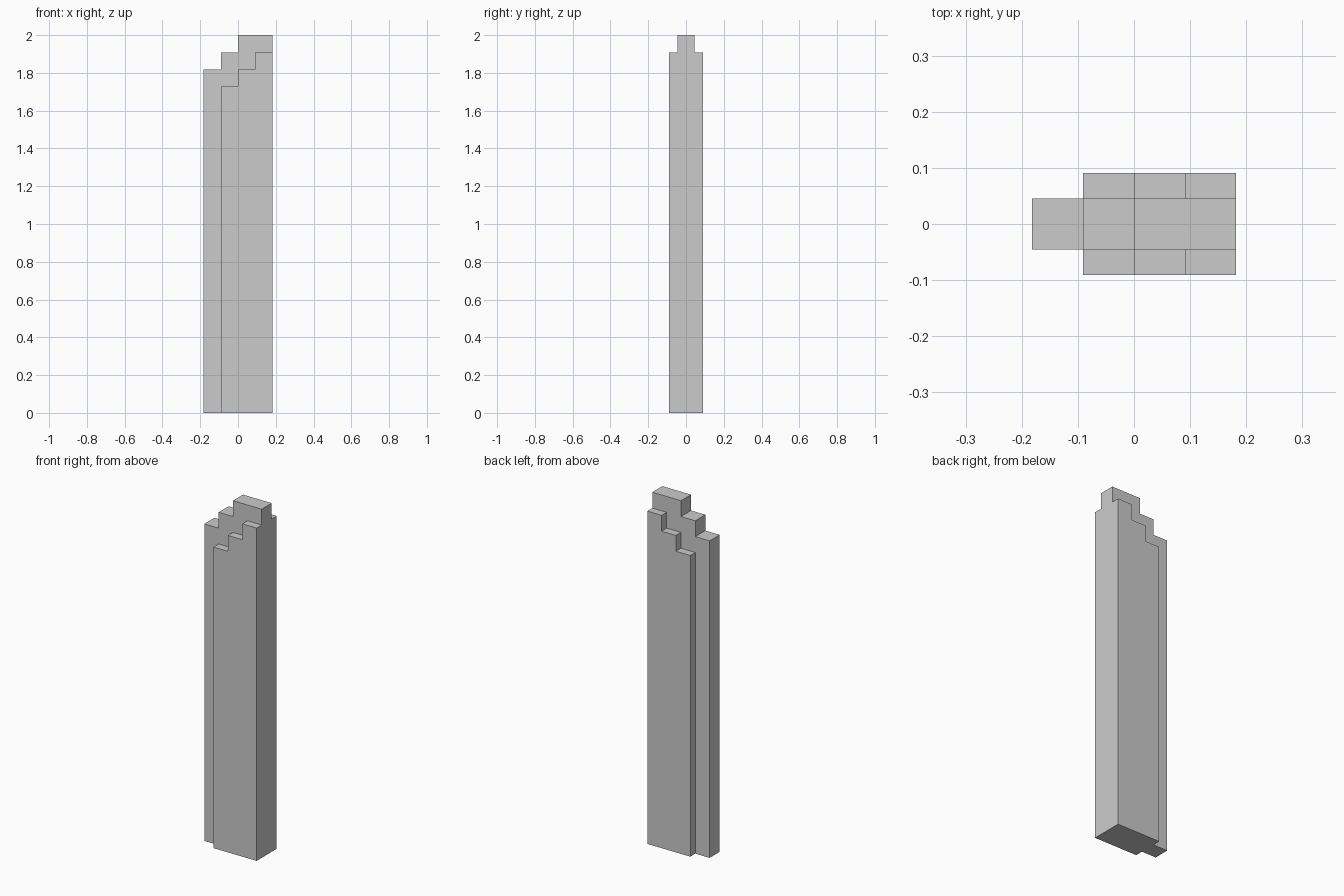
import bpy
import bmesh

if "Cube" in bpy.data.objects:
    bpy.data.objects.remove(bpy.data.objects["Cube"])

U = 2 / 22  # one step of the staircase


def stepped_slab(name, steps, half_depth):
    """Extrude a staircase side profile along y. steps = (x_start, height), ending at x = 2."""
    points = [(steps[0][0], 0)]
    for i, (x, height) in enumerate(steps):
        x_end = steps[i + 1][0] if i + 1 < len(steps) else 2
        points += [(x, height), (x_end, height)]
    points.append((2, 0))

    bm = bmesh.new()
    face = bm.faces.new([bm.verts.new((x * U, -half_depth * U, z * U)) for x, z in points])
    result = bmesh.ops.extrude_face_region(bm, geom=[face])
    back = [g for g in result["geom"] if isinstance(g, bmesh.types.BMVert)]
    bmesh.ops.translate(bm, verts=back, vec=(0, 2 * half_depth * U, 0))
    bmesh.ops.recalc_face_normals(bm, faces=bm.faces)

    mesh = bpy.data.meshes.new(name)
    bm.to_mesh(mesh)
    bm.free()
    obj = bpy.data.objects.new(name, mesh)
    bpy.context.collection.objects.link(obj)
    return obj


# Tall thin centre slab, and the shorter, thicker slab that forms both side panels
pillar = stepped_slab("stepped_pillar", [(-2, 20), (-1, 21), (0, 22)], 0.5)
side_panels = stepped_slab("side_panels", [(-1, 19), (0, 20), (1, 21)], 1)

# Merge into one clean outer shell
union = pillar.modifiers.new("merge_panels", "BOOLEAN")
union.operation = "UNION"
union.solver = "EXACT"
union.object = side_panels
bpy.context.view_layer.objects.active = pillar
bpy.ops.object.modifier_apply(modifier=union.name)
bpy.data.objects.remove(side_panels)
